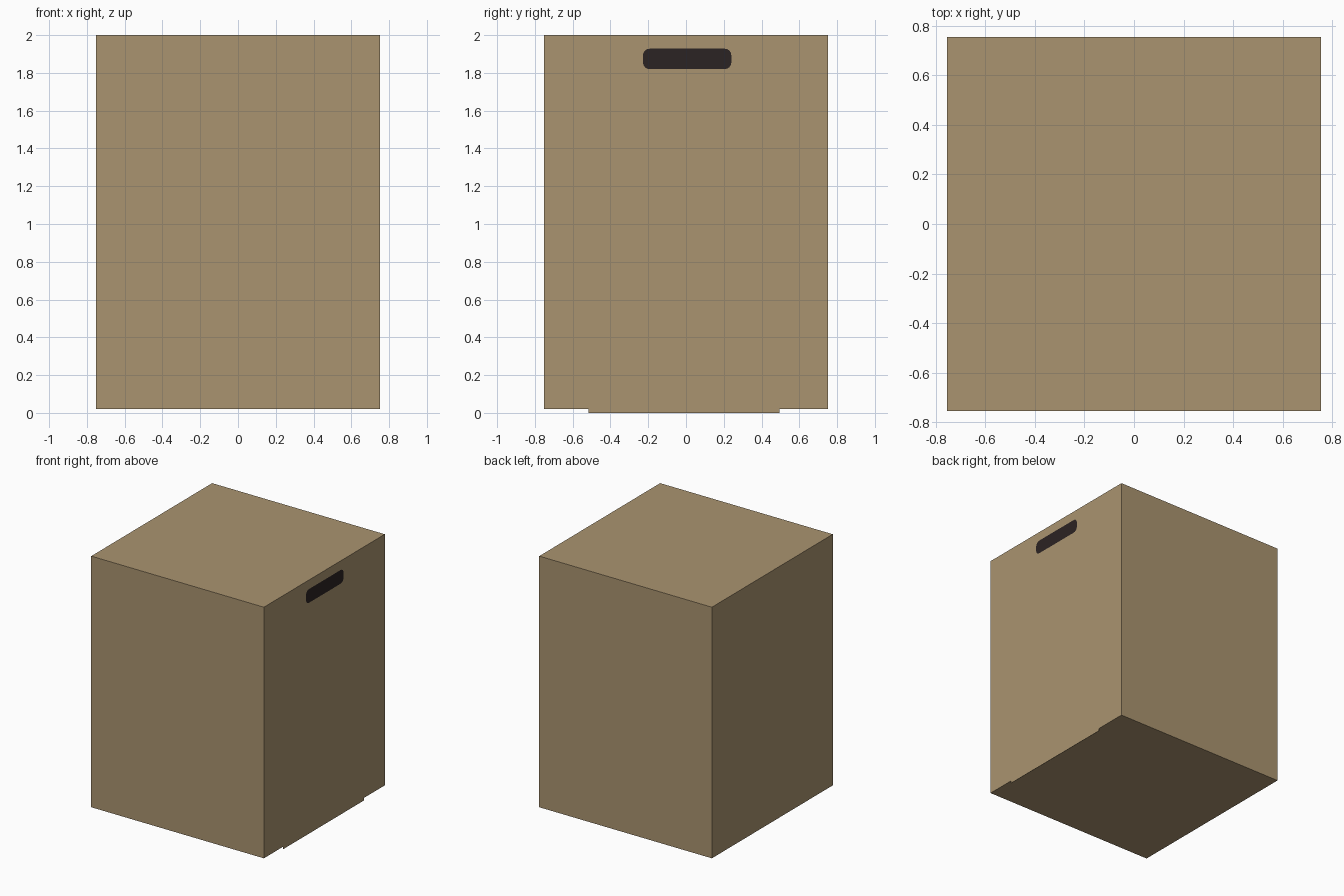
import bpy, bmesh, math

if "Cube" in bpy.data.objects:
    bpy.data.objects.remove(bpy.data.objects["Cube"])

HALF, BASE, TOP = 0.753, 0.02, 2.0


def material(name, color):
    mat = bpy.data.materials.new(name)
    mat.diffuse_color = (*color, 1)
    mat.use_nodes = True
    mat.node_tree.nodes["Principled BSDF"].inputs["Base Color"].default_value = mat.diffuse_color
    return mat


cardboard = material("cardboard_tan", (0.402, 0.296, 0.162))
dark = material("handle_dark", (0.024, 0.017, 0.017))


def finish(bm, name, mats):
    mesh = bpy.data.meshes.new(name)
    bm.to_mesh(mesh)
    bm.free()
    obj = bpy.data.objects.new(name, mesh)
    for m in mats:
        mesh.materials.append(m)
    bpy.context.collection.objects.link(obj)


def add_loop(bm, points):
    """Closed loop of edges on the right side plane, from (y, z) points."""
    verts = [bm.verts.new((HALF, y, z)) for y, z in points]
    edges = [bm.edges.new((v, verts[(i + 1) % len(verts)])) for i, v in enumerate(verts)]
    return verts, edges


# Box body: a cube without its right side
bm = bmesh.new()
bmesh.ops.create_cube(bm, size=1)
for v in bm.verts:
    v.co.x *= 2 * HALF
    v.co.y *= 2 * HALF
    v.co.z = TOP if v.co.z > 0 else BASE
right = [f for f in bm.faces if f.normal.x > 0.9]
bmesh.ops.delete(bm, geom=right, context='FACES_ONLY')
finish(bm, "box_body", [cardboard])

# Right panel: bottom tab and a rounded handle slot cut as a coloured face
bm = bmesh.new()
outline = [(-HALF, BASE), (-0.515, BASE), (-0.515, 0), (0.496, 0),
           (0.496, BASE), (HALF, BASE), (HALF, TOP), (-HALF, TOP)]
_, outer = add_loop(bm, outline)

r = 0.035
y0, y1, z0, z1 = -0.228, 0.24, 1.82, 1.928
corners = [(y1 - r, z1 - r), (y0 + r, z1 - r), (y0 + r, z0 + r), (y1 - r, z0 + r)]
slot = []
for i, (cy, cz) in enumerate(corners):
    for k in range(5):
        a = math.radians(90 * i + 22.5 * k)
        slot.append((cy + r * math.cos(a), cz + r * math.sin(a)))
slot_verts, inner = add_loop(bm, slot)

bmesh.ops.triangle_fill(bm, edges=outer + inner, use_beauty=True, normal=(1, 0, 0))
slot_face = bm.faces.new(slot_verts)
slot_face.material_index = 1
bm.normal_update()
for f in bm.faces:
    if f.normal.x < 0:
        f.normal_flip()
finish(bm, "handle_side_panel", [cardboard, dark])
